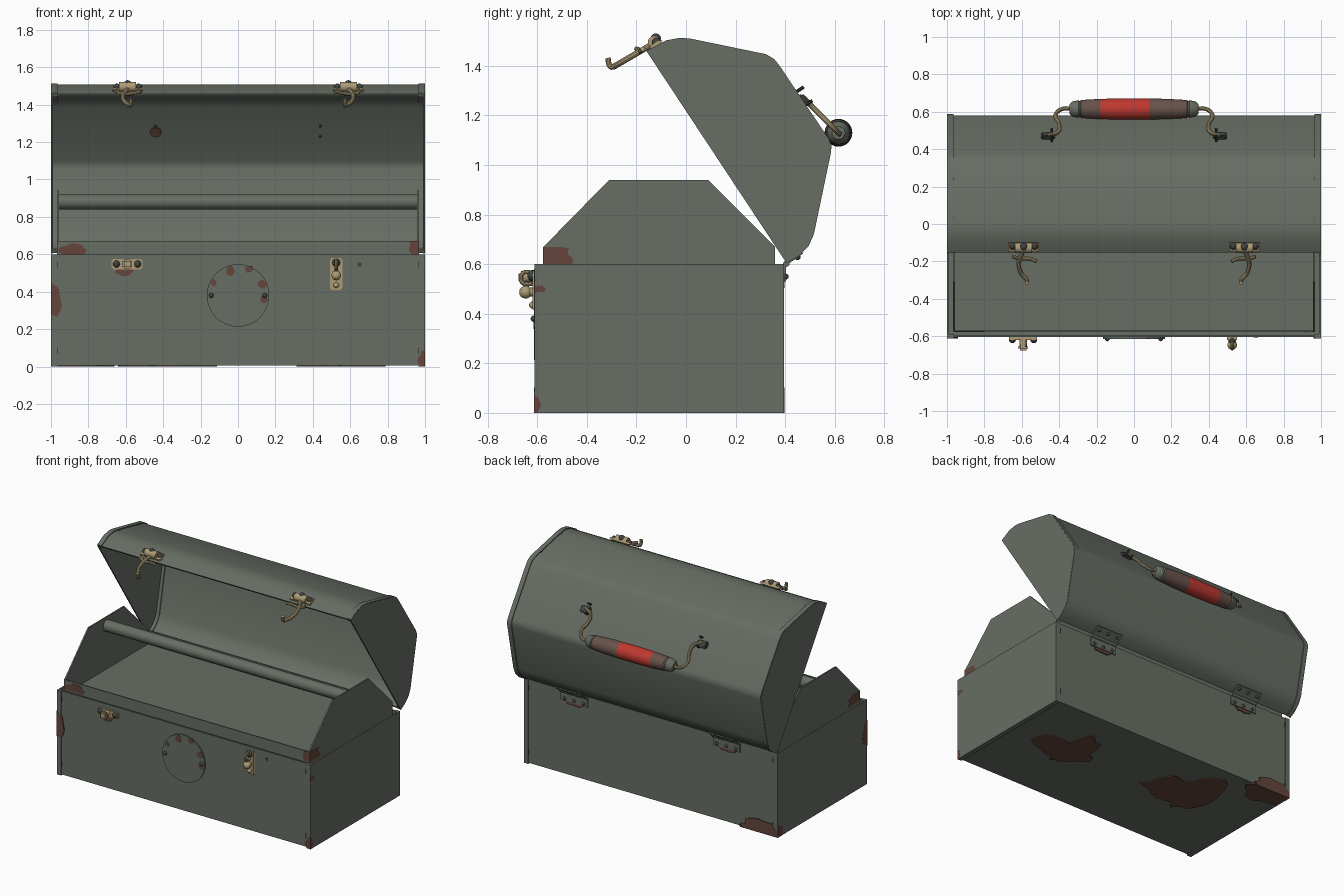
import bpy, bmesh, math, random
from mathutils import Vector, Matrix

random.seed(4)
if "Cube" in bpy.data.objects:
    bpy.data.objects.remove(bpy.data.objects["Cube"])
made = []


def material(name, *rgb):
    m = bpy.data.materials.new(name)
    m.use_nodes = True
    m.diffuse_color = (*rgb, 1)
    m.node_tree.nodes["Principled BSDF"].inputs["Base Color"].default_value = (*rgb, 1)
    return m


olive = material("olive paint", .135, .155, .128)
rust = material("rust", .13, .06, .045)
brass = material("brass", .42, .33, .18)
dark = material("dark steel", .05, .058, .053)
red = material("red grip", .52, .04, .03)
worn = material("worn brown grip", .14, .085, .07)


def finish(name, bm, *mats):
    bmesh.ops.remove_doubles(bm, verts=bm.verts, dist=1e-5)
    bmesh.ops.recalc_face_normals(bm, faces=bm.faces)
    me = bpy.data.meshes.new(name)
    bm.to_mesh(me)
    bm.free()
    ob = bpy.data.objects.new(name, me)
    for m in mats:
        me.materials.append(m)
    bpy.context.collection.objects.link(ob)
    made.append(ob)
    return ob


def block(name, loc, size, mat, tilt=0, bevel=0):
    bm = bmesh.new()
    bmesh.ops.create_cube(bm, size=1, matrix=Matrix.Diagonal((*size, 1)))
    if bevel:
        bmesh.ops.bevel(bm, geom=bm.edges[:], offset=bevel, segments=2, affect='EDGES')
    bm.transform(Matrix.Translation(loc) @ Matrix.Rotation(tilt, 4, 'X'))
    return finish(name, bm, mat)


def rod(name, a, b, r, mat, sides=20):
    a, b = Vector(a), Vector(b)
    turn = (b - a).to_track_quat('Z', 'Y').to_matrix().to_4x4()
    bm = bmesh.new()
    bmesh.ops.create_cone(bm, cap_ends=True, segments=sides, radius1=r, radius2=r,
                          depth=(b - a).length, matrix=Matrix.Translation((a + b) / 2) @ turn)
    return finish(name, bm, mat)


def ball(name, loc, r, mat):
    bm = bmesh.new()
    bmesh.ops.create_uvsphere(bm, u_segments=14, v_segments=8, radius=r,
                              matrix=Matrix.Translation(loc))
    return finish(name, bm, mat)


def slab(name, points, lo, hi, mat, axis=0):
    """Closed outline extruded along one axis."""
    bm = bmesh.new()
    ends = []
    for d in (lo, hi):
        rows = [list(p) for p in points]
        for row in rows:
            row.insert(axis, d)
        ends.append([bm.verts.new(row) for row in rows])
        bm.faces.new(ends[-1])
    for i in range(len(points)):
        bm.faces.new((ends[0][i - 1], ends[0][i], ends[1][i], ends[1][i - 1]))
    return finish(name, bm, mat)


def sheet(name, points, x0, x1, thick, mat):
    """Open (y, z) profile bent from sheet metal."""
    bm = bmesh.new()
    cols = [[bm.verts.new((x, *p)) for p in points] for x in (x0, x1)]
    for i in range(len(points) - 1):
        bm.faces.new((cols[0][i], cols[0][i + 1], cols[1][i + 1], cols[1][i]))
    ob = finish(name, bm, mat)
    mod = ob.modifiers.new("thickness", 'SOLIDIFY')
    mod.thickness, mod.offset, mod.use_even_offset = thick, 0, True
    return ob


def wire(name, points, r, mat):
    cu = bpy.data.curves.new(name, 'CURVE')
    cu.dimensions, cu.bevel_depth, cu.bevel_resolution = '3D', r, 3
    cu.resolution_u, cu.use_fill_caps = 6, True
    sp = cu.splines.new('BEZIER')
    sp.bezier_points.add(len(points) - 1)
    for bp, p in zip(sp.bezier_points, points):
        bp.co = p
        bp.handle_left_type = bp.handle_right_type = 'AUTO'
    cu.materials.append(mat)
    ob = bpy.data.objects.new(name, cu)
    bpy.context.collection.objects.link(ob)
    made.append(ob)


# Lower box, tray and lid profiles in (y, z)
box_path = [(-.599, .6), (-.599, .012), (.384, .012), (.384, .6)]
box_end = [(-.611, .6), (-.611, 0), (.396, 0), (.396, .6)]
tray_end = [(-.575, .55), (-.575, .67), (-.31, .94), (.09, .94), (.36, .67), (.36, .55)]
lid_end = [(.405, .605), (.45, .63), (.49, .67), (.51, .715), (.58, 1.05), (.582, 1.075),
           (.572, 1.1), (.37, 1.4), (.35, 1.425), (.32, 1.443), (.01, 1.507), (-.03, 1.51),
           (-.085, 1.5), (-.16, 1.46)]
lid_path = [(.27 + (y - .27) * .977, 1.12 + (z - 1.12) * .977) for y, z in lid_end]

sheet("box_body", box_path, -.99, .99, .012, olive)
sheet("lid_shell", lid_path, -.99, .99, .012, olive)
for s in (-1, 1):
    for name, path, end in (("box", box_path, box_end), ("lid", lid_path, lid_end)):
        sheet(name + "_end_flange", path, s * .966, s * .999, .024, olive)
        slab(name + "_end_panel", end, s * .99, s, olive)
    slab("tray_end_panel", tray_end, s * .957, s * .967, olive)
    # Seam slots along the end flanges
    for z in (.085, .545):
        for y in (-.611, .396):
            block("seam_slot", (s * .965, y, z), (.007, .004, .035), dark)
    for y, z in ((.03, 1.504), (.25, 1.458)):
        block("lid_slot", (s * .965, y, z), (.007, .022, .006), dark, -.2)

# Tray and its carrying bar
block("tray_floor", (0, -.108, .565), (1.92, .93, .01), olive)
for y in (-.571, .356):
    block("tray_wall", (0, y, .61), (1.93, .008, .12), olive)
rod("tray_bar", (-.958, -.11, .88), (.958, -.11, .88), .04, olive, 28)

# Round cover on the front
rod("front_cover", (0, -.6, .38), (0, -.614, .38), .167, olive, 48)
for s in (-1, 1):
    ball("cover_rivet", (s * .143, -.614, .38), .013, dark)
rod("front_hole", (.65, -.6, .545), (.65, -.607, .545), .012, dark)

# Left catch: wide plate with staple
block("wide_catch_plate", (-.593, -.612, .548), (.165, .016, .056), brass, 0, .007)
rod("wide_catch_post", (-.593, -.61, .548), (-.593, -.655, .548), .02, brass)
block("wide_catch_head", (-.593, -.66, .548), (.055, .03, .05), brass, 0, .01)
for s in (-1, 1):
    ball("catch_rivet", (-.593 + s * .057, -.618, .548), .019, dark)

# Right catch: tall plate with loop and knob
block("tall_catch_plate", (.525, -.612, .495), (.068, .016, .17), brass, 0, .007)
ball("tall_catch_rivet", (.525, -.618, .555), .022, dark)
rod("tall_catch_post", (.525, -.61, .487), (.525, -.65, .487), .018, brass)
ball("tall_catch_knob", (.525, -.647, .487), .026, brass)
wire("tall_catch_loop", [(.525, -.612, .565), (.525, -.66, .562), (.525, -.66, .525),
                         (.525, -.612, .522)], .009, brass)
ball("tall_catch_rivet", (.525, -.618, .435), .015, brass)

# Lid latches, handle mounts and hinges, mirrored left and right
for s in (-1, 1):
    c = s * .59
    block("latch_plate", (c, -.122, 1.487), (.165, .06, .014), brass, math.radians(30), .005)
    rod("latch_barrel", (c - .045, -.128, 1.495), (c + .045, -.128, 1.495), .026, brass)
    ball("latch_pivot", (c, -.122, 1.51), .021, dark)
    for t in (-1, 1):
        ball("latch_rivet", (c + t * .058, -.118, 1.494), .019, dark)
    wire("latch_arm", [(c, -.14, 1.485), (c + s * .025, -.2, 1.45), (c + s * .015, -.26, 1.415),
                       (c - s * .015, -.295, 1.395)], .012, brass)
    wire("latch_hook", [(c - s * .015, -.295, 1.393), (c - s * .018, -.307, 1.4),
                        (c - s * .018, -.315, 1.432)], .011, brass)
    wire("latch_bow", [(c - s * .07, -.2, 1.468), (c - s * .03, -.185, 1.462),
                       (c + s * .02, -.185, 1.456), (c + s * .06, -.175, 1.468)], .01, brass)

    # Handle wire and mounts
    path = [(.32, .615), (.385, .615), (.42, .58), (.4, .535), (.405, .495), (.46, .47)]
    wire("handle_wire", [(s * x, y, 1.745 - y) for x, y in path], .011, brass)
    block("handle_mount", (s * .46, .47, 1.262), (.075, .05, .03), dark, -.98, .008)
    for y, z in ((.43, 1.285), (.465, 1.23)):
        rod("mount_rivet", (s * .44, y - .005, z - .003), (s * .44, y + .045, z + .03), .007, dark, 10)

    # Hinges
    h = s * .6
    rod("hinge_pin", (h - .105, .405, .602), (h + .105, .405, .602), .013, olive, 12)
    block("hinge_lower_leaf", (h, .399, .565), (.21, .008, .07), olive)
    block("hinge_upper_leaf", (h, .442, .626), (.21, .07, .008), olive, math.radians(35))
    for t in (-.075, 0, .075):
        ball("hinge_rivet", (h + t, .402, .55), .012, dark)
        ball("hinge_rivet", (h + t, .45, .628), .012, dark)
rod("inner_rust_spot", (-.44, .44, 1.25), (-.44, .447, 1.2547), .03, rust)

# Turned handle grip, coloured in bands along its length
half = [(.345, 0), (.345, .026), (.33, .04), (.297, .047), (.29, .042), (.283, .048),
        (.18, .054), (.08, .056)]
rings = [(-x, r) for x, r in half] + half[::-1]
bm = bmesh.new()
loops = []
for x, r in rings:
    loops.append([bm.verts.new((x, .615 + r * math.cos(a), 1.13 + r * math.sin(a)))
                  for a in (k * math.tau / 28 for k in range(28))])
for p, q in zip(loops, loops[1:]):
    for k in range(28):
        face = bm.faces.new((p[k - 1], p[k], q[k], q[k - 1]))
        x = face.calc_center_median().x
        face.material_index = 0 if abs(x) > .285 else 2 if -.18 < x < .08 else 1
finish("handle_grip", bm, olive, worn, red)


# Rust patches: thin irregular plates clipped to their panel
def patches(axis, lo, hi, limits, spots):
    u0, u1, v0, v1 = limits
    for u, v, ru, rv in spots:
        pts = []
        for k in range(18):
            a, k2 = k * math.tau / 18, random.uniform(.78, 1.1)
            p = (min(max(u + ru * k2 * math.cos(a), u0), u1),
                 min(max(v + rv * k2 * math.sin(a), v0), v1))
            if p not in pts:
                pts.append(p)
        slab("rust_patch", pts, lo, hi, rust, axis)


front = (-1, 1, 0, .6)
end = (-.612, .397, 0, .6)
patches(1, -.604, -.6125, front, [(-1, .36, .06, .1), (1, .03, .04, .055), (-.61, .51, .05, .03)])
patches(1, -.61, -.6155, front, [(.13, .44, .025, .025), (-.04, .51, .025, .025),
                                 (.06, .52, .025, .02), (.14, .36, .02, .025),
                                 (-.13, .45, .015, .02)])
patches(1, -.571, -.577, (-.967, .967, .6, .67), [(-.88, .62, .08, .035), (.95, .64, .04, .05)])
patches(1, .389, .398, front, [(-.87, .02, .16, .07), (.6, .535, .08, .03), (-.6, .535, .08, .03)])
patches(0, .996, 1.001, end, [(-.6, .5, .035, .015), (-.61, .03, .025, .04)])
patches(0, -.996, -1.001, end, [(-.61, .36, .05, .1), (.38, .02, .04, .06)])
patches(2, .007, -.001, (-1, 1, -.61, .396), [(.57, -.08, .24, .12), (.48, -.02, .1, .22),
                                              (-.36, -.02, .24, .17), (-.5, .05, .14, .24),
                                              (-.85, .36, .18, .14)])
for s in (-1, 1):
    patches(0, s * .964, s * .969, (-.576, .36, .6, .67), [(-.55, .62, .1, .07)])

# Apply modifiers, turn wires into meshes and smooth the rounded parts
bpy.ops.object.select_all(action='DESELECT')
for ob in made:
    ob.select_set(True)
bpy.context.view_layer.objects.active = made[0]
bpy.ops.object.convert(target='MESH')
bpy.ops.object.shade_smooth_by_angle(angle=math.radians(35))
